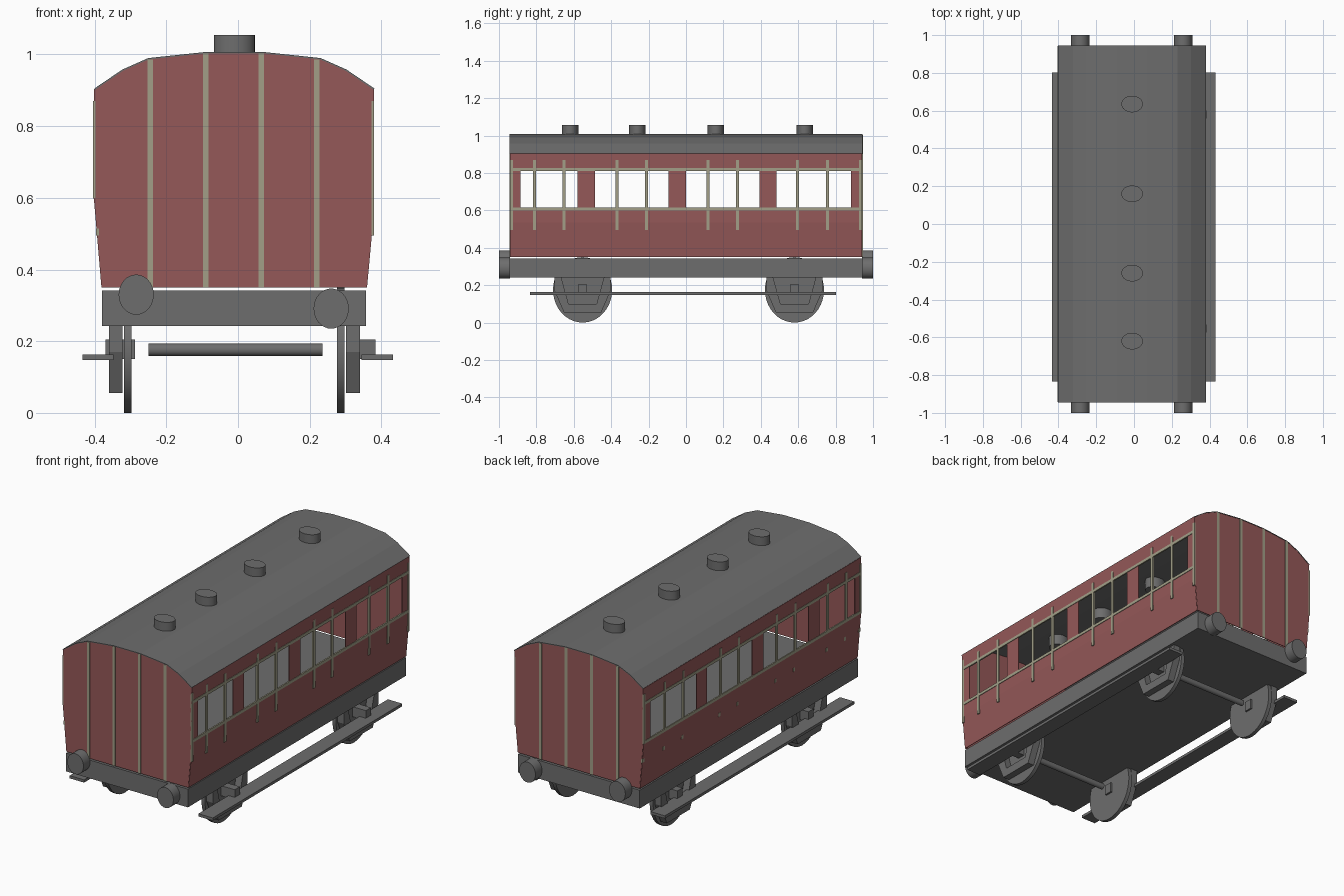
import bpy
import bmesh
import math
from mathutils import Matrix

cube = bpy.data.objects.get("Cube")
if cube:
    bpy.data.objects.remove(cube, do_unlink=True)


def material(name, rgb):
    mat = bpy.data.materials.new(name)
    mat.use_nodes = True
    mat.diffuse_color = (*rgb, 1)
    mat.node_tree.nodes["Principled BSDF"].inputs["Base Color"].default_value = (*rgb, 1)
    return mat


RED = material("dull_red", (0.30, 0.098, 0.098))
GREY = material("mid_grey", (0.155, 0.155, 0.155))
BEIGE = material("beige_trim", (0.36, 0.345, 0.245))

CX = -0.01       # centre line of the coach
END = 0.94       # half length of the body
SHEET = 0.004    # wall thickness


def finish(bm, name, mat, normals=True):
    if normals:
        bmesh.ops.recalc_face_normals(bm, faces=bm.faces)
    mesh = bpy.data.meshes.new(name)
    bm.to_mesh(mesh)
    bm.free()
    obj = bpy.data.objects.new(name, mesh)
    bpy.context.collection.objects.link(obj)
    mesh.materials.append(mat)
    return obj


def thicken(obj):
    mod = obj.modifiers.new("thickness", "SOLIDIFY")
    mod.thickness = SHEET
    mod.offset = 0
    return obj


def add_box(bm, x, y, z):
    """Add a box given (low, high) ranges on each axis."""
    spans = (x, y, z)
    centre = [(a + b) / 2 for a, b in spans]
    size = [abs(b - a) for a, b in spans]
    bmesh.ops.create_cube(bm, size=1, matrix=Matrix.Translation(centre) @ Matrix.Diagonal((*size, 1)))


def box(name, mat, x, y, z):
    bm = bmesh.new()
    add_box(bm, x, y, z)
    return finish(bm, name, mat)


def cylinder(name, mat, centre, radii, depth, axis, sides=32):
    """Elliptical cylinder; radii are the two half widths across the axis."""
    turn = {"X": Matrix.Rotation(math.pi / 2, 4, "Y"),
            "Y": Matrix.Rotation(math.pi / 2, 4, "X"),
            "Z": Matrix.Identity(4)}[axis]
    bm = bmesh.new()
    bmesh.ops.create_cone(bm, cap_ends=True, segments=sides, radius1=1, radius2=1, depth=depth,
                          matrix=Matrix.Translation(centre) @ turn @ Matrix.Diagonal((*radii, 1, 1)))
    obj = finish(bm, name, mat)
    bpy.ops.object.select_all(action="DESELECT")
    obj.select_set(True)
    bpy.context.view_layer.objects.active = obj
    bpy.ops.object.shade_smooth_by_angle(angle=math.radians(35))
    return obj


# Roof arch, from the right eave to the left eave
half_arch = [(0.39, 0.903), (0.312, 0.956), (0.24, 0.988), (0.08, 1.005)]
arch = [(CX - x, z) for x, z in half_arch] + [(CX + x, z) for x, z in reversed(half_arch)]

bm = bmesh.new()
rows = [[bm.verts.new((x, s * (END + 0.004), z)) for x, z in arch] for s in (-1, 1)]
for i in range(len(arch) - 1):
    bm.faces.new((rows[0][i], rows[0][i + 1], rows[1][i + 1], rows[1][i]))
thicken(finish(bm, "roof", GREY))

# Roof ventilators reach a little way into the cabin
for i, y in enumerate((-0.62, -0.26, 0.16, 0.635)):
    cylinder(f"roof_vent_{i + 1}", GREY, (CX, y, 1.0), (0.057, 0.044), 0.11, "Z")

# Side walls: a grid of panels with the window openings left out
windows = [(-0.885, -0.58), (-0.487, -0.094), (0.0, 0.393), (0.484, 0.882)]
ys = [-END] + [y for w in windows for y in w] + [END]
wall_lines = {
    "right": [(-0.379, 0.35), (-0.40, 0.597), (-0.40, 0.61), (-0.40, 0.815), (-0.40, 0.903)],
    "left": [(0.358, 0.35), (0.375, 0.535), (0.375, 0.61), (0.375, 0.815), (0.378, 0.903)],
}
for side, line in wall_lines.items():
    bm = bmesh.new()
    grid = [[bm.verts.new((x, y, z)) for y in ys] for x, z in line]
    for r in range(len(line) - 1):
        for c in range(len(ys) - 1):
            if r == 2 and c % 2 == 1:
                continue
            bm.faces.new((grid[r][c], grid[r][c + 1], grid[r + 1][c + 1], grid[r + 1][c]))
    thicken(finish(bm, f"{side}_wall", RED))

# End walls close the same section
section = wall_lines["right"][:2] + arch + wall_lines["left"][1::-1]
for name, y in (("front_wall", -END), ("back_wall", END)):
    bm = bmesh.new()
    bm.faces.new([bm.verts.new((x, y, z)) for x, z in section])
    thicken(finish(bm, name, RED))

# Beading on the sides
posts = [-0.934, -0.81, -0.652, -0.37, -0.21, 0.118, 0.275, 0.596, 0.757, 0.934]
W = 0.008
for side, x, pieces in (
    ("left", (0.372, 0.380), [(0.495, 0.87)]),
    ("right", (-0.404, -0.397), [(0.60, 0.87)]),
):
    bm = bmesh.new()
    for y in posts:
        for z in pieces:
            add_box(bm, x, (y - W, y + W), z)
        if side == "right":
            add_box(bm, (-0.396, -0.388), (y - W, y + W), (0.495, 0.515))
    for z in (0.606, 0.819):
        add_box(bm, x, (-END, END), (z - W, z + W))
    finish(bm, f"{side}_beading", BEIGE)

# Beading on the ends
for name, s in (("front_beading", -1), ("back_beading", 1)):
    bm = bmesh.new()
    for x, top in ((-0.245, 0.986), (-0.09, 1.003), (0.065, 1.003), (0.22, 0.986)):
        add_box(bm, (x - W, x + W), (s * (END - 0.001), s * (END + 0.005)), (0.35, top))
    finish(bm, name, BEIGE)

# Underframe
box("underframe", GREY, (-0.38, 0.357), (-0.943, 0.943), (0.242, 0.342))

# Buffers: the left ones sit lower than the right ones
for end, s in (("front", -1), ("back", 1)):
    for side, x, z in (("right", -0.284, 0.33), ("left", 0.26, 0.291)):
        cylinder(f"{end}_{side}_buffer", GREY, (x, s * 0.97, z), (0.049, 0.056), 0.06, "Y")

# Wheelsets with axle guards and axle boxes
guard = [(-0.15, 0.245), (-0.15, 0.17), (-0.1, 0.055), (0.1, 0.055), (0.15, 0.17), (0.15, 0.245),
         (0.115, 0.245), (0.075, 0.1), (-0.075, 0.1), (-0.115, 0.245)]
for end, y in (("front", -0.553), ("back", 0.58)):
    cylinder(f"{end}_axle", GREY, (-0.007, y, 0.176), (0.017, 0.015), 0.486, "X", 16)
    for side, s, box_x in (("right", -1, -0.328), ("left", 1, 0.342)):
        cylinder(f"{end}_{side}_wheel", GREY, (CX + s * 0.297, y, 0.175), (0.175, 0.158), 0.021, "X", 40)
        bm = bmesh.new()
        face = bm.faces.new([bm.verts.new((CX + s * 0.312, y + dy, z)) for dy, z in guard])
        out = bmesh.ops.extrude_face_region(bm, geom=[face])
        moved = [v for v in out["geom"] if isinstance(v, bmesh.types.BMVert)]
        bmesh.ops.translate(bm, verts=moved, vec=(s * 0.038, 0, 0))
        finish(bm, f"{end}_{side}_axle_guard", GREY)
        box(f"{end}_{side}_axle_box", GREY, (box_x - 0.041, box_x + 0.041),
            (y - 0.022, y + 0.022), (0.15, 0.205))

# Footboards
for side, x in (("right", (-0.434, -0.347)), ("left", (0.345, 0.432))):
    box(f"{side}_footboard", GREY, x, (-0.835, 0.803), (0.148, 0.163))
